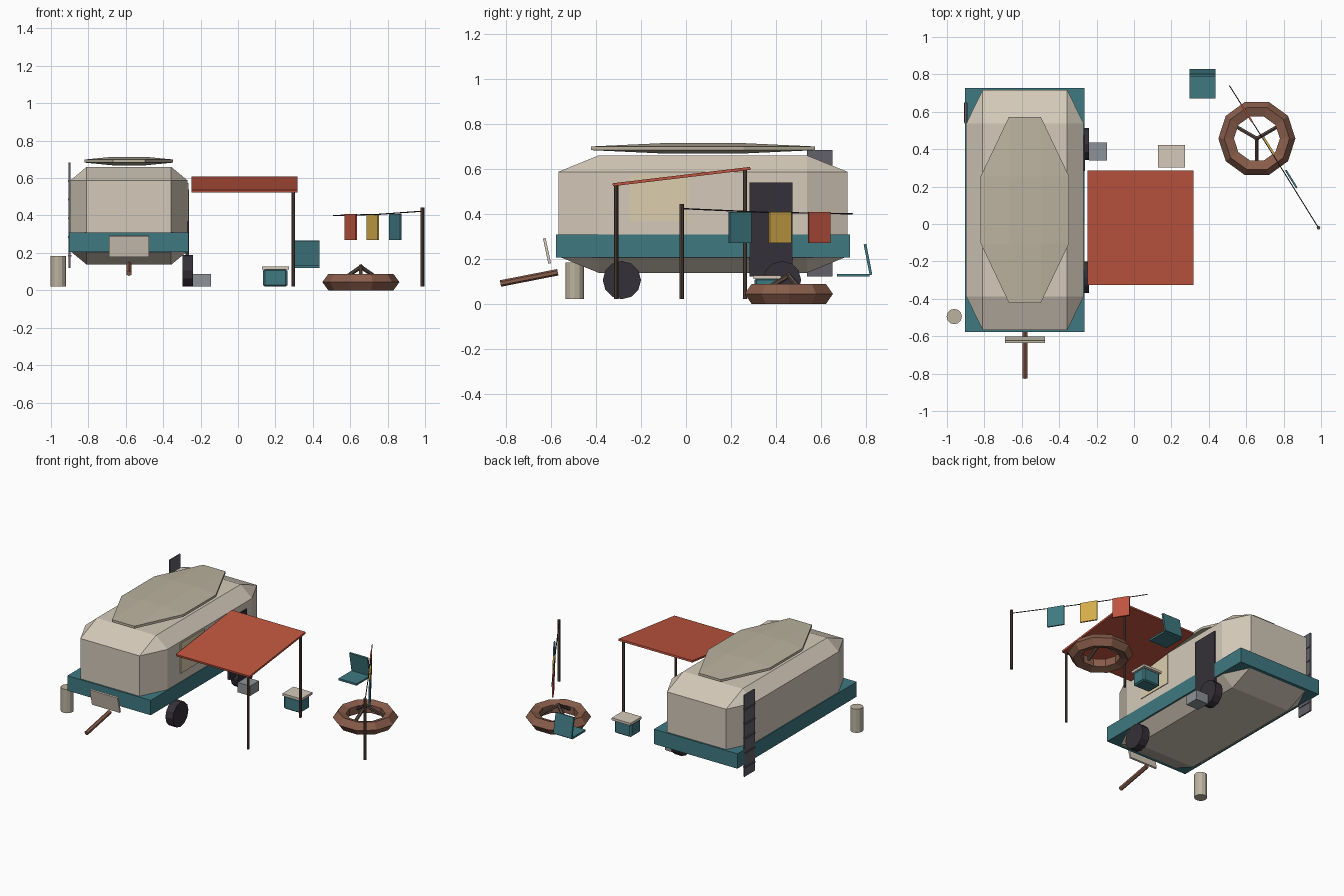
import bpy, bmesh
from math import cos, sin, radians, pi
from mathutils import Vector, Matrix

if "Cube" in bpy.data.objects:
    bpy.data.objects.remove(bpy.data.objects["Cube"])


def material(name, rgb):
    m = bpy.data.materials.new(name)
    m.diffuse_color = (*rgb, 1)
    m.use_nodes = True
    m.node_tree.nodes["Principled BSDF"].inputs["Base Color"].default_value = m.diffuse_color
    return m


CREAM = material("cream", (0.66, 0.59, 0.49))
TAN = material("tan", (0.50, 0.45, 0.35))
SAND = material("sand", (0.72, 0.62, 0.42))
TEAL = material("teal", (0.05, 0.19, 0.22))
RED = material("red", (0.52, 0.09, 0.05))
YELLOW = material("yellow", (0.66, 0.42, 0.07))
DARK = material("dark", (0.035, 0.03, 0.04))
IRON = material("iron", (0.12, 0.12, 0.14))
STEEL = material("steel", (0.27, 0.29, 0.31))
BROWN = material("brown", (0.25, 0.11, 0.07))
WOOD = material("wood", (0.11, 0.07, 0.055))


def add(name, bm, mat):
    bmesh.ops.recalc_face_normals(bm, faces=bm.faces)
    me = bpy.data.meshes.new(name)
    bm.to_mesh(me)
    bm.free()
    me.materials.append(mat)
    ob = bpy.data.objects.new(name, me)
    bpy.context.collection.objects.link(ob)
    return ob


def box(name, xs, ys, zs, mat, chamfer=0, turn=None):
    """Box from ranges; chamfer is a fraction of each side; turn = (degrees, axis)."""
    bm = bmesh.new()
    bmesh.ops.create_cube(bm, size=1)
    if chamfer:
        bmesh.ops.bevel(bm, geom=bm.edges[:], offset=chamfer, segments=1,
                        affect='EDGES', clamp_overlap=True)
    size = [r[1] - r[0] for r in (xs, ys, zs)]
    mid = Vector([(r[0] + r[1]) / 2 for r in (xs, ys, zs)])
    m = Matrix.Diagonal((*size, 1))
    if turn:
        m = Matrix.Rotation(radians(turn[0]), 4, turn[1]) @ m
    bm.transform(Matrix.Translation(mid) @ m)
    return add(name, bm, mat)


def rod(name, a, b, r, mat, sides=8, r2=None):
    """Cylinder between two points."""
    a, b = Vector(a), Vector(b)
    d = b - a
    bm = bmesh.new()
    bmesh.ops.create_cone(bm, cap_ends=True, segments=sides, radius1=r,
                          radius2=r if r2 is None else r2, depth=d.length)
    bm.transform(Matrix.Translation((a + b) / 2) @ d.to_track_quat('Z', 'Y').to_matrix().to_4x4())
    return add(name, bm, mat)


# Trailer shell, stripe and roof cap
box("trailer_body", (-0.897, -0.269), (-0.567, 0.717), (0.137, 0.66), CREAM, 0.14)
box("trailer_stripe", (-0.903, -0.264), (-0.577, 0.728), (0.205, 0.308), TEAL)
box("roof_cap", (-0.82, -0.347), (-0.422, 0.573), (0.668, 0.714), TAN, 0.32)

# Door, window and step
box("door", (-0.28, -0.261), (0.283, 0.473), (0.12, 0.54), DARK)
box("window", (-0.275, -0.264), (-0.248, 0.012), (0.368, 0.575), SAND)
box("door_step", (-0.24, -0.145), (0.34, 0.436), (0.02, 0.088), STEEL)

# Wheels on the visible side
for i, y in enumerate((-0.285, 0.427)):
    rod(f"wheel_{i}", (-0.297, y, 0.105), (-0.24, y, 0.105), 0.085, DARK, 12)

# Rear ladder on the far side
box("ladder_panel", (-0.905, -0.895), (0.537, 0.652), (0.12, 0.683), IRON)
for i in range(5):
    z = 0.185 + 0.1 * i
    box(f"ladder_rung_{i}", (-0.91, -0.89), (0.542, 0.647), (z - 0.005, z + 0.005), IRON)

# Tow bar, blank sign and gas canister
rod("tow_bar", (-0.583, -0.825, 0.09), (-0.583, -0.57, 0.14), 0.0145, BROWN, 6)
box("front_sign", (-0.69, -0.477), (-0.624, -0.612), (0.178, 0.292), CREAM, turn=(12, 'X'))
rod("gas_canister", (-0.961, -0.495, 0.02), (-0.961, -0.495, 0.184), 0.041, TAN, 12)

# Awning sheet with two posts
box("awning", (-0.248, 0.317), (-0.328, 0.288), (0.559, 0.572), RED, turn=(6.8, 'X'))
rod("awning_post_front", (0.295, -0.31, 0.02), (0.295, -0.31, 0.53), 0.009, WOOD)
rod("awning_post_back", (0.295, 0.262, 0.02), (0.295, 0.262, 0.595), 0.009, WOOD)

# Washing line with three cloths
rod("line_pole", (0.986, -0.02, 0.02), (0.986, -0.02, 0.444), 0.01, WOOD)
points = [(0.986, -0.02, 0.423), (0.75, 0.36, 0.406), (0.51, 0.74, 0.40)]
for i in range(2):
    rod(f"washing_line_{i}", points[i], points[i + 1], 0.003, DARK, 6)
for name, x, y, mat in (("red", 0.603, 0.592, RED), ("yellow", 0.721, 0.418, YELLOW),
                        ("teal", 0.841, 0.24, TEAL)):
    box(f"cloth_{name}", (x - 0.056, x + 0.056), (y - 0.005, y + 0.005),
        (0.27, 0.408), mat, turn=(-58, 'Z'))

# Fire ring: ten-sided ring with a five-sided section
bm = bmesh.new()
N, S, R, r = 10, 5, 0.16, 0.046
grid = [[bm.verts.new((0.657 + (R + r * cos(2 * pi * j / S)) * cos(2 * pi * i / N),
                       0.457 + (R + r * cos(2 * pi * j / S)) * sin(2 * pi * i / N),
                       0.0437 + r * sin(2 * pi * j / S)))
         for j in range(S)] for i in range(N)]
for i in range(N):
    for j in range(S):
        k, l = (i + 1) % N, (j + 1) % S
        bm.faces.new((grid[i][j], grid[k][j], grid[k][l], grid[i][l]))
add("fire_ring", bm, BROWN)

# Firewood leaning together
for i, deg in enumerate((30, 150, 270)):
    c, s = cos(radians(deg)), sin(radians(deg))
    rod(f"fire_log_{i}", (0.657 + 0.125 * c, 0.457 + 0.125 * s, 0.05),
        (0.657 - 0.008 * c, 0.457 - 0.008 * s, 0.13), 0.011, WOOD, 6)

# Cool box
box("cooler_body", (0.134, 0.264), (0.305, 0.41), (0.02, 0.112), TEAL, 0.08)
box("cooler_lid", (0.129, 0.273), (0.301, 0.423), (0.11, 0.126), CREAM)

# Camp chair
box("chair_seat", (0.298, 0.437), (0.672, 0.815), (0.12, 0.133), TEAL)
box("chair_back", (0.298, 0.437), (0.803, 0.815), (0.127, 0.266), TEAL, turn=(11, 'X'))
